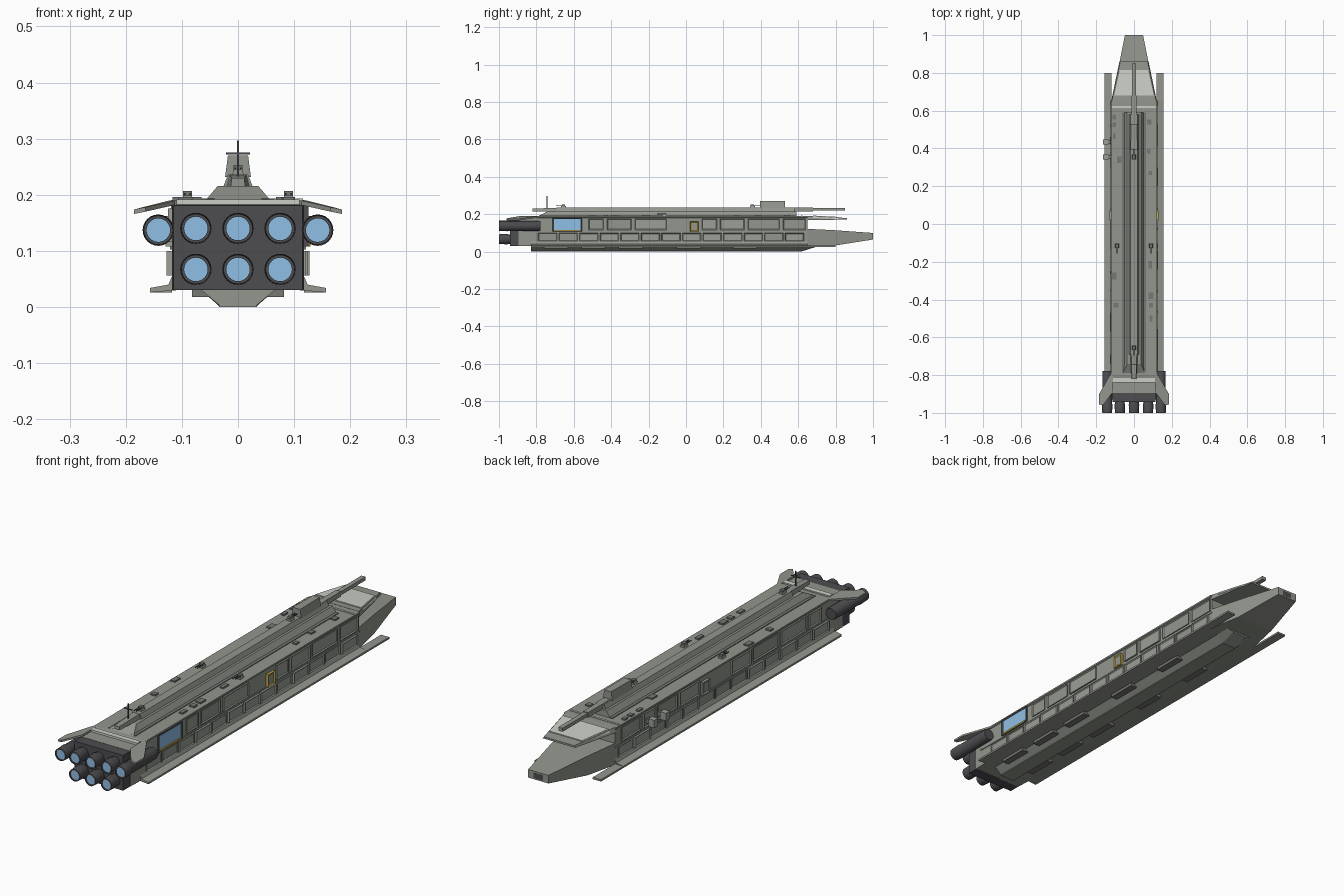
import bpy, bmesh, math, random
from mathutils import Matrix

random.seed(4)

def material(name, r, g, b):
    m = bpy.data.materials.new(name)
    m.diffuse_color = (r, g, b, 1)
    return m

HULL = material("hull_grey", 0.29, 0.31, 0.27)
PANEL = material("panel_grey", 0.33, 0.35, 0.31)
LIGHT = material("light_grey", 0.6, 0.62, 0.57)
DECK = material("deck_grey", 0.18, 0.19, 0.17)
DARK = material("dark_metal", 0.075, 0.072, 0.08)
BLUE = material("glow_blue", 0.28, 0.52, 0.78)
GOLD = material("gold", 0.6, 0.4, 0.07)

def finish(name, bm, mat):
    bmesh.ops.recalc_face_normals(bm, faces=bm.faces)
    me = bpy.data.meshes.new(name)
    bm.to_mesh(me)
    bm.free()
    me.materials.append(mat)
    ob = bpy.data.objects.new(name, me)
    bpy.context.collection.objects.link(ob)
    return ob

def loft(name, rings, mat):
    """Skin a list of equal-length point rings and cap both ends."""
    bm = bmesh.new()
    vs = [[bm.verts.new(p) for p in r] for r in rings]
    n = len(vs[0])
    for a, b in zip(vs, vs[1:]):
        for i in range(n):
            bm.faces.new((a[i], a[(i + 1) % n], b[(i + 1) % n], b[i]))
    bm.faces.new(vs[0])
    bm.faces.new(vs[-1])
    return finish(name, bm, mat)

def trap(y, wb, zb, wt, zt):
    return [(-wb, y, zb), (wb, y, zb), (wt, y, zt), (-wt, y, zt)]

def box(name, x0, x1, y0, y1, z0, z1, mat=HULL):
    return loft(name, [[(x0, y, z0), (x1, y, z0), (x1, y, z1), (x0, y, z1)]
                       for y in (y0, y1)], mat)

def panel(name, s, y0, y1, z0, z1, out=0.124, inset=0.006, mat=PANEL):
    """Framed wall plate on side s, with its outer face sunk in."""
    bm = bmesh.new()
    bmesh.ops.create_cube(bm, size=1, matrix=Matrix.Translation(
        (s * (out + 0.11) / 2, (y0 + y1) / 2, (z0 + z1) / 2))
        @ Matrix.Diagonal((out - 0.11, y1 - y0, z1 - z0, 1)))
    face = max(bm.faces, key=lambda f: s * f.calc_center_median().x)
    bmesh.ops.recalc_face_normals(bm, faces=bm.faces)
    bmesh.ops.inset_region(bm, faces=[face], thickness=inset, depth=0)
    for v in face.verts:
        v.co.x -= s * 0.004
    return finish(name, bm, mat)

def spin(name, x, z, profile, mat, n=24):
    """Revolve (radius, y) points round a lengthwise axis."""
    rings = [[(x + r * math.cos(i * math.tau / n), y, z + r * math.sin(i * math.tau / n))
              for i in range(n)] for r, y in profile]
    ob = loft(name, rings, mat)
    bpy.context.view_layer.objects.active = ob
    bpy.ops.object.select_all(action='DESELECT')
    ob.select_set(True)
    bpy.ops.object.shade_smooth_by_angle()
    return ob

# main hull with deck lip
section = [(0.118, 0.03), (0.118, 0.18), (0.123, 0.183), (0.123, 0.19)]
section += [(-x, z) for x, z in reversed(section)]
loft("main_hull", [[(x, y, z) for x, z in section] for y in (-0.8, 0.65)], HULL)
loft("stern_hull", [trap(-0.895, 0.116, 0.03, 0.116, 0.182),
                    trap(-0.84, 0.118, 0.03, 0.118, 0.182),
                    trap(-0.8, 0.118, 0.03, 0.118, 0.19)], HULL)
box("stern_deck_stripe", -0.11, 0.11, -0.838, -0.815, 0.183, 0.192, LIGHT)
box("bow_deck_stripe", -0.116, 0.116, 0.615, 0.624, 0.185, 0.193, LIGHT)

# nose and overhanging visor roof
loft("nose", [trap(0.65, 0.118, 0.03, 0.118, 0.122), trap(0.79, 0.09, 0.032, 0.09, 0.115),
              trap(1.0, 0.048, 0.065, 0.048, 0.1)], HULL)
box("nose_port", -0.022, 0.022, 0.99, 1.0005, 0.07, 0.093, DARK)
loft("visor_roof", [trap(0.65, 0.121, 0.168, 0.118, 0.191),
                    trap(0.86, 0.077, 0.172, 0.072, 0.18)], HULL)
loft("visor_plate", [trap(0.68, 0.115, 0.18, 0.108, 0.193),
                     trap(0.815, 0.085, 0.175, 0.078, 0.186)], LIGHT)

# spine on the deck
loft("spine_lower", [trap(-0.79, 0.058, 0.185, 0.058, 0.19), trap(-0.74, 0.056, 0.185, 0.036, 0.216),
                     trap(0.59, 0.056, 0.185, 0.036, 0.216)], HULL)
for s in (-1, 1):
    box("spine_gutter", s * 0.042, s * 0.064, -0.785, 0.59, 0.185, 0.193, DECK)
loft("spine_upper", [trap(-0.69, 0.028, 0.21, 0.018, 0.236),
                     trap(0.58, 0.028, 0.21, 0.018, 0.236)], HULL)
loft("spine_tail", [trap(-0.82, 0.013, 0.215, 0.011, 0.23), trap(-0.69, 0.02, 0.215, 0.015, 0.235)], HULL)

# main gun, mast and small turrets
loft("gun_house", [trap(0.395, 0.023, 0.232, 0.018, 0.27), trap(0.53, 0.023, 0.232, 0.016, 0.27)], HULL)
box("gun_mount", -0.012, 0.012, 0.53, 0.68, 0.215, 0.237)
box("gun_barrel", -0.01, 0.01, 0.6, 0.85, 0.219, 0.234)
box("mast", -0.0018, 0.0018, -0.745, -0.741, 0.23, 0.297, DARK)
box("mast_crossbar", -0.021, 0.021, -0.745, -0.741, 0.272, 0.275, DARK)

def turret(x, y, z, d):
    loft("turret_base", [trap_at(x, y - 0.013, 0.011, z), trap_at(x, y + 0.013, 0.011, z)], HULL)
    box("turret_head", x - 0.008, x + 0.008, y - 0.009, y + 0.009, z + 0.008, z + 0.017, DECK)
    for s in (-0.005, 0.005):
        box("turret_gun", x + s - 0.0015, x + s + 0.0015, *sorted((y, y + d * 0.04)),
            z + 0.01, z + 0.013, DARK)

def trap_at(x, y, w, z):
    return [(x + px, py, pz) for px, py, pz in trap(y, w, z - 0.003, w * 0.7, z + 0.009)]

for x, y, z, d in ((0.09, -0.115, 0.19, -1), (-0.09, -0.115, 0.19, -1),
                   (0, 0.355, 0.236, 1), (0, -0.655, 0.236, -1)):
    turret(x, y, z, d)

# deck hatches
for x, y in ((-0.105, 0.565), (-0.105, 0.525), (-0.105, 0.465), (-0.078, 0.34), (0.08, 0.54),
             (0.078, 0.385), (0.086, 0.27), (0.086, -0.215), (0.09, -0.38), (0.09, -0.43),
             (0.09, -0.5), (-0.105, -0.275), (-0.095, -0.43)):
    w, l = random.uniform(0.007, 0.013), random.uniform(0.01, 0.02)
    box("deck_hatch", x - w, x + w, y - l, y + l, 0.187, 0.196, DECK)

# keel, belly steps and belly blocks
loft("keel", [trap(-0.83, 0.034, 0.004, 0.068, 0.032), trap(0.62, 0.034, 0.002, 0.068, 0.032),
              trap(0.69, 0.034, 0.024, 0.068, 0.032)], HULL)
box("keel_base", -0.034, 0.034, -0.83, 0.62, 0, 0.006)
for s in (-1, 1):
    for y in (-0.76, -0.56, -0.36, -0.05, 0.25):
        box("belly_block", s * 0.05, s * 0.082, y, y + 0.13, 0.018, 0.034, DECK)

# side rails, wall panels and doors
for s in (-1, 1):
    rail = [(0.11, 0.03), (0.157, 0.026), (0.157, 0.034), (0.124, 0.04), (0.118, 0.054)]
    loft("side_rail", [[(s * x, y, z) for x, z in rail] for y in (-0.83, 0.65)], HULL)
    box("rail_tip", s * 0.118, s * 0.157, 0.65, 0.8, 0.026, 0.034)
    box("waist_line", s * 0.11, s * 0.121, -0.86, 0.65, 0.103, 0.109)
    for i in range(13):
        y = -0.79 + i * 0.11
        panel("lower_panel", s, y, y + 0.1, 0.056, 0.1, random.choice((0.121, 0.124, 0.127)))
    y = -0.52 if s > 0 else -0.74
    while y < 0.55:
        l = random.choice((0.08, 0.13, 0.17))
        if y + l < 0.015 or y > 0.075:
            panel("upper_panel", s, y, min(y + l, 0.64), 0.116, 0.176, random.choice((0.122, 0.125)))
        y += l + 0.018
        if -0.15 < y < 0.075 and y + 0.08 > 0.015:
            y = 0.085
    panel("door_frame", s, 0.022, 0.068, 0.108, 0.162, 0.129, 0.008, GOLD if s > 0 else PANEL)
    box("door_leaf", s * 0.12, s * 0.126, 0.031, 0.059, 0.116, 0.154, HULL)

# hangar on the right side only
panel("hangar_frame", 1, -0.715, -0.555, 0.108, 0.182, 0.126, 0.006, DARK)
box("hangar_glow", 0.115, 0.1235, -0.707, -0.563, 0.117, 0.176, BLUE)
box("hangar_sill", 0.115, 0.128, -0.707, -0.563, 0.11, 0.117, GOLD)

# docking boxes on the left side only
for y in (0.355, 0.435):
    box("docking_arm", -0.145, -0.11, y - 0.008, y + 0.008, 0.13, 0.15, DECK)
    box("docking_box", -0.163, -0.135, y - 0.013, y + 0.013, 0.122, 0.155, PANEL)

# engine block, nozzles, side pods and tail wings
box("engine_block", -0.115, 0.115, -0.942, -0.89, 0.03, 0.181, DARK)

def engine(name, x, z, y_start):
    spin(name, x, z, [(0.024, y_start), (0.026, y_start - 0.008), (0.026, -0.95),
                      (0.028, -0.955), (0.026, -1.0), (0.021, -1.0), (0.021, -0.985)], DARK)
    spin(name + "_glow", x, z, [(0.0212, -0.98), (0.0212, -0.996)], BLUE)

for x in (-0.075, 0, 0.075):
    for z in (0.067, 0.14):
        engine("engine", x, z, -0.93)
for s in (-1, 1):
    engine("side_engine", s * 0.142, 0.137, -0.778)
    box("engine_strut", s * 0.11, s * 0.13, -0.93, -0.8, 0.125, 0.15, DARK)
    outline = [(0.112, -0.775, 0.188), (0.122, -0.79, 0.188), (0.185, -0.9, 0.172),
               (0.185, -0.955, 0.172), (0.165, -0.96, 0.176), (0.112, -0.89, 0.188)]
    loft("tail_wing", [[(s * x, y, z + d) for x, y, z in outline] for d in (-0.006, 0.002)], HULL)
